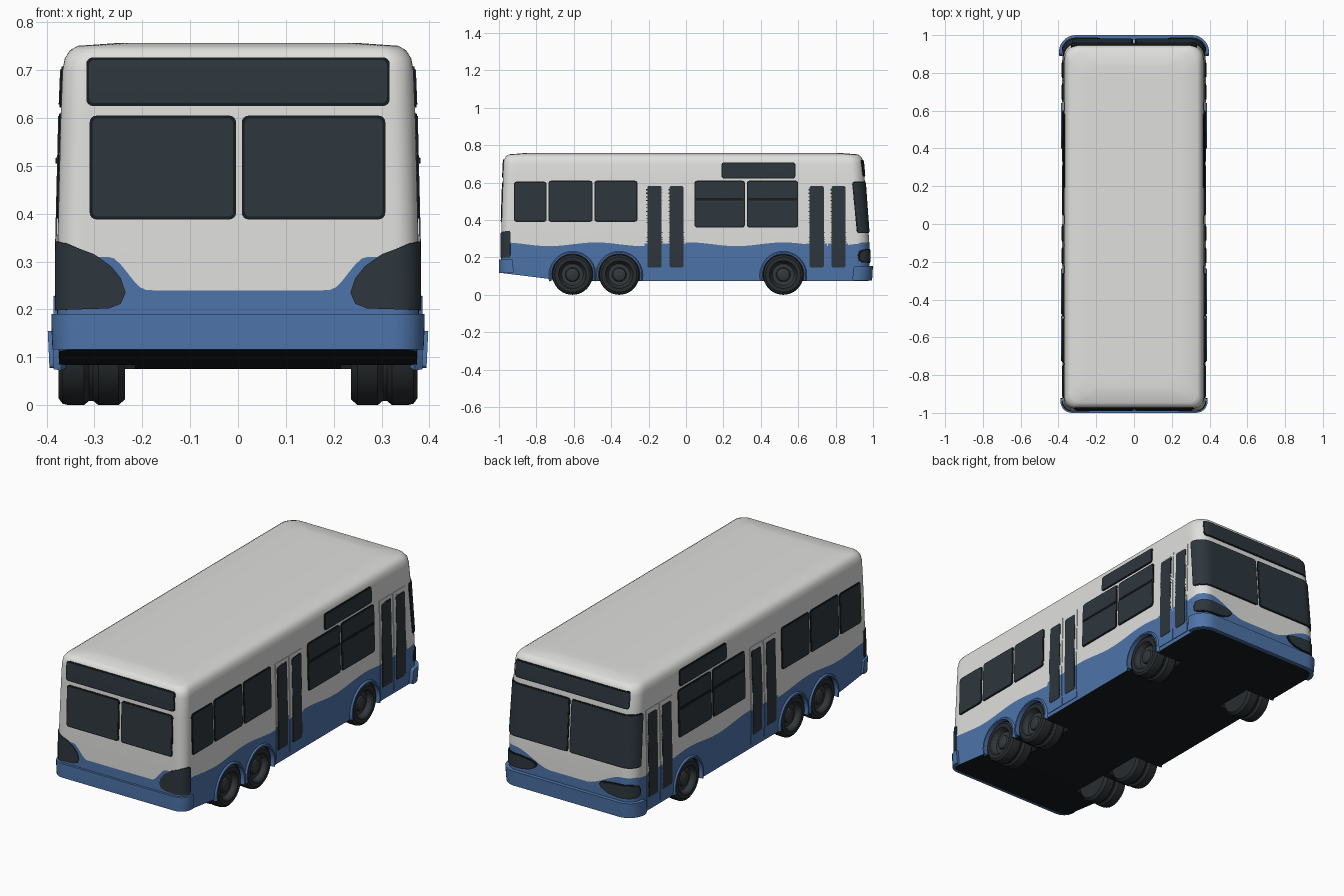
import bpy, bmesh, math

if "Cube" in bpy.data.objects:
    bpy.data.objects.remove(bpy.data.objects["Cube"])

def mat(name, c):
    m = bpy.data.materials.new(name)
    m.diffuse_color = (*c, 1)
    m.use_nodes = True
    m.node_tree.nodes["Principled BSDF"].inputs["Base Color"].default_value = m.diffuse_color
    return m

WHITE = mat("white_paint", (0.74, 0.74, 0.73))
BLUE = mat("blue_paint", (0.075, 0.175, 0.40))
GLASS = mat("dark_glass", (0.026, 0.037, 0.047))
BLACK = mat("black_trim", (0.009, 0.011, 0.012))
TYRE = mat("tyre_rubber", (0.022, 0.026, 0.029))
HUB = mat("hub_grey", (0.035, 0.04, 0.045))

# body profile: z, half width, rear y, front y
PROFILE = [(0.075, .374, -.986, .975), (0.16, .378, -.988, .98), (0.27, .378, -.988, .98),
           (0.35, .377, -.987, .975), (0.60, .371, -.979, .957), (0.70, .367, -.976, .948),
           (0.725, .362, -.972, .944), (0.742, .351, -.962, .933), (0.751, .335, -.946, .917),
           (0.757, .25, -.87, .84)]
STRIPE = 2
R_REAR, R_FRONT = 0.05, 0.07
AXLES = (-0.607, -0.357, 0.52)

def at(z):
    """Half width, rear y and front y of the body at a height."""
    for a, b in zip(PROFILE, PROFILE[1:]):
        if z <= b[0]:
            t = max(0, (z - a[0]) / (b[0] - a[0]))
            return [a[i] + t * (b[i] - a[i]) for i in (1, 2, 3)]
    return PROFILE[-1][1:]

def smooth(t):
    t = min(1, max(0, t))
    return t * t * (3 - 2 * t)

def stripe_z(x, y):
    """Top of the blue band: wavy on the sides, dipped on both ends."""
    if y < -0.945:
        return 0.24 + 0.07 * smooth((abs(x) - 0.19) / 0.08)
    if y > 0.925:
        return 0.205 + 0.075 * smooth((abs(x) - 0.1) / 0.22)
    return 0.27 + 0.01 * math.cos(2 * math.pi * (y + 0.48) / 0.5)

def half_ring(hw, yr, yf):
    """Right half of a rounded plan outline, rear centre to front centre."""
    pts = [((hw - R_REAR) * i / 24, yr) for i in range(24)]
    for i in range(9):
        a = math.pi / 2 * i / 8
        pts.append((hw - R_REAR + R_REAR * math.sin(a), yr + R_REAR - R_REAR * math.cos(a)))
    y0, y1 = yr + R_REAR, yf - R_FRONT
    pts += [(hw, y0 + (y1 - y0) * i / 60) for i in range(1, 60)]
    for i in range(9):
        a = math.pi / 2 * i / 8
        pts.append((hw - R_FRONT + R_FRONT * math.cos(a), yf - R_FRONT + R_FRONT * math.sin(a)))
    return pts + [((hw - R_FRONT) * (23 - i) / 24, yf) for i in range(24)]

def finish(bm, name, mats):
    bmesh.ops.recalc_face_normals(bm, faces=bm.faces[:])
    me = bpy.data.meshes.new(name)
    bm.to_mesh(me)
    bm.free()
    for m in mats:
        me.materials.append(m)
    ob = bpy.data.objects.new(name, me)
    bpy.context.collection.objects.link(ob)
    return ob

# ---- body shell, lofted from stacked plan outlines
bm = bmesh.new()
rings = []
for k, (z, hw, yr, yf) in enumerate(PROFILE):
    half = half_ring(hw, yr, yf)
    def height(x, y):
        if k == 0:
            return z + 0.042 * max(0, (-0.65 - y) / 0.34)
        return stripe_z(x, y) if k == STRIPE else z
    right = [bm.verts.new((x, y, height(x, y))) for x, y in half]
    left = [bm.verts.new((-x, y, height(x, y))) for x, y in half[1:-1]]
    rings.append((right, [right[0]] + left + [right[-1]]))
for k in range(len(rings) - 1):
    for side in (0, 1):
        a, b = rings[k][side], rings[k + 1][side]
        for i in range(len(a) - 1):
            bm.faces.new((a[i], a[i + 1], b[i + 1], b[i])).material_index = int(k < STRIPE)
for (r, l), m in ((rings[0], 2), (rings[-1], 0)):
    for i in range(len(r) - 1):
        vs = list(dict.fromkeys((r[i], r[i + 1], l[i + 1], l[i])))
        bm.faces.new(vs).material_index = m
body = finish(bm, "body", [WHITE, BLUE, BLACK])

def revolve(bm, profile, y, z, sx, n=40, pick=lambda i: 0):
    """Spin (x, radius) points about an axle parallel to x."""
    loops = []
    for x, r in profile:
        if r == 0:
            loops.append([bm.verts.new((sx * x, y, z))] * n)
        else:
            loops.append([bm.verts.new((sx * x, y + r * math.cos(2 * math.pi * j / n),
                                        z + r * math.sin(2 * math.pi * j / n))) for j in range(n)])
    for i, (a, b) in enumerate(zip(loops, loops[1:])):
        for j in range(n):
            q = (j + 1) % n
            vs = list(dict.fromkeys((a[j], a[q], b[q], b[j])))
            bm.faces.new(vs).material_index = pick(i)

# ---- wheel wells cut out of the body
bm = bmesh.new()
for y in AXLES:
    for sx in (-1, 1):
        revolve(bm, [(0.215, 0), (0.215, 0.114), (0.45, 0.114), (0.45, 0)], y, 0.108, sx, pick=lambda i: 2)
cutter = finish(bm, "wheel_well_cutter", [WHITE, BLUE, BLACK])
cutter.hide_render = True
mod = body.modifiers.new("wells", "BOOLEAN")
mod.operation, mod.solver, mod.object = "DIFFERENCE", "EXACT", cutter
bpy.context.view_layer.objects.active = body
bpy.ops.object.modifier_apply(modifier="wells")
bpy.data.objects.remove(cutter)

# ---- double-tyre wheels with dished hubs
TYRE_PROFILE = [(0.362, 0), (0.362, 0.022), (0.356, 0.034), (0.346, 0.038), (0.346, 0.058), (0.366, 0.066),
                (0.375, 0.074), (0.375, 0.094), (0.367, 0.105), (0.355, 0.108), (0.322, 0.108),
                (0.311, 0.099), (0.303, 0.099), (0.292, 0.108), (0.25, 0.108), (0.236, 0.096), (0.236, 0)]
for n, y in zip(("rear", "middle", "front"), AXLES):
    bm = bmesh.new()
    for sx in (-1, 1):
        revolve(bm, TYRE_PROFILE, y, 0.108, sx, pick=lambda i: int(i < 5))
    finish(bm, n + "_wheels", [TYRE, HUB])

# ---- blue arch lips round the wheels
bm = bmesh.new()
for y in AXLES:
    for sx in (-1, 1):
        prev = first = None
        for j in range(25):
            a = math.radians(-16 + 212 * j / 24)
            cur = [bm.verts.new((sx * x, y + r * math.cos(a), 0.108 + r * math.sin(a)))
                   for x, r in ((0.36, 0.111), (0.386, 0.111), (0.386, 0.119), (0.37, 0.13))]
            if prev:
                for i in range(4):
                    q = (i + 1) % 4
                    bm.faces.new((prev[i], prev[q], cur[q], cur[i]))
            else:
                bm.faces.new(cur)
            prev = cur
        bm.faces.new(prev)
finish(bm, "wheel_arch_lips", [BLUE])

# ---- plates that follow the body surface
def surface(face, s, off, z):
    hw, yr, yf = at(z)
    if face in ("right", "left"):
        return ((hw + off) * (1 if face == "right" else -1), s, z)
    e, end, r = (1, yf, R_FRONT) if face == "front" else (-1, yr, R_REAR)
    sx, a = math.copysign(1, s), abs(s)
    over = a - (hw - r)
    if over <= 0:
        return (s, end + e * off, z)
    t = min(over / r, math.pi / 2)
    rest = max(0, over - r * math.pi / 2)
    return (sx * (hw - r + (r + off) * math.sin(t)), end - e * (r - (r + off) * math.cos(t) + rest), z)

def plate(name, outlines, faces, material, off):
    bm = bmesh.new()
    for face in faces:
        for pts in outlines:
            part = bmesh.new()
            part.faces.new([part.verts.new((s, off, z)) for s, z in pts])
            cuts = [((0, 0, p[0]), (0, 0, 1)) for p in PROFILE]
            if face in ("front", "rear"):
                cuts += [((q * (0.29 + 0.012 * i), 0, 0), (1, 0, 0)) for i in range(13) for q in (-1, 1)]
            for co, no in cuts:
                bmesh.ops.bisect_plane(part, geom=part.verts[:] + part.edges[:] + part.faces[:],
                                       plane_co=co, plane_no=no)
            ext = bmesh.ops.extrude_face_region(part, geom=part.faces[:], use_keep_orig=True)
            for v in ext["geom"]:
                if isinstance(v, bmesh.types.BMVert):
                    v.co.y = -0.003
            for v in part.verts:
                v.co = surface(face, *v.co)
            tmp = bpy.data.meshes.new("tmp")
            part.to_mesh(tmp)
            part.free()
            bm.from_mesh(tmp)
            bpy.data.meshes.remove(tmp)
    return finish(bm, name, [material])

def rrect(s0, s1, z0, z1, r=0.014):
    pts = []
    for cx, cz, a0 in ((s1 - r, z1 - r, 0), (s0 + r, z1 - r, 90), (s0 + r, z0 + r, 180), (s1 - r, z0 + r, 270)):
        for k in range(5):
            a = math.radians(a0 + 22.5 * k)
            pts.append((cx + r * math.cos(a), cz + r * math.sin(a)))
    return pts

def window(name, boxes, faces):
    """Black rubber surround with glass set on it."""
    plate(name + "_frame", [rrect(*b) for b in boxes], faces, BLACK, 0.003)
    g = 0.006
    plate(name + "_glass", [rrect(a + g, b - g, c + g, d - g, 0.01) for a, b, c, d in boxes], faces, GLASS, 0.005)

SIDES = ("right", "left")
window("rear_side_windows", [(-.92, -.745, .39, .605), (-.735, -.5, .39, .61), (-.49, -.26, .39, .61)], SIDES)
window("front_side_windows", [(.045, .315, .36, .61), (.325, .6, .36, .61)], SIDES)
plate("window_transoms", [rrect(a, b, .505, .517, .004) for a, b in ((.052, .308), (.332, .593))], SIDES, BLACK, 0.008)
window("side_sign", [(.19, .585, .622, .708)], SIDES)
window("rear_sign", [(-.317, .317, .625, .727)], ("rear",))
window("rear_windows", [(-.31, -.004, .388, .605), (.008, .308, .388, .605)], ("rear",))
window("front_sign", [(-.335, .335, .632, .722)], ("front",))
window("windshield", [(-.41, -.004, .33, .605), (.004, .41, .33, .605)], ("front",))

# ---- folding doors, two leaves each, on both sides
for name, y0 in (("middle_door", -0.222), ("front_door", 0.645)):
    leaves = [(y0, y0 + 0.109), (y0 + 0.113, y0 + 0.222)]
    plate(name + "_upper", [rrect(a, b, .275, .605, .003) for a, b in leaves], SIDES, WHITE, 0.003)
    plate(name + "_lower", [rrect(a, b, .095, .275, .003) for a, b in leaves], SIDES, BLUE, 0.003)
    window(name + "_panes", [(y0 + .009, y0 + .098, .14, .588), (y0 + .128, y0 + .214, .14, .588)], SIDES)

# ---- lamps wrapping the corners
def both(pts):
    return [pts, [(-s, z) for s, z in pts]]

TAIL = [(.235, .235), (.245, .212), (.27, .202), (.40, .198), (.405, .21), (.405, .335), (.395, .342),
        (.36, .338), (.30, .315), (.265, .29), (.245, .265)]
plate("tail_lamps", both(TAIL), ("rear",), GLASS, 0.005)
HEAD = [(.18, .215), (.195, .195), (.23, .178), (.28, .17), (.38, .172), (.405, .182), (.41, .21),
        (.40, .236), (.36, .245), (.28, .243), (.22, .236), (.19, .228)]
plate("headlamp_frames", both(HEAD), ("front",), BLACK, 0.004)
plate("headlamps", both([(.3 + (s - .3) * .92, .208 + (z - .208) * .85) for s, z in HEAD]), ("front",), GLASS, 0.007)

# ---- bumpers
plate("rear_bumper", [rrect(-.42, .42, .116, .19, .008)], ("rear",), BLUE, 0.012)
plate("front_bumper", [rrect(-.43, .43, .077, .155, .01)], ("front",), BLUE, 0.02)

bpy.ops.object.select_all(action="SELECT")
bpy.ops.object.shade_smooth_by_angle(angle=math.radians(35))
